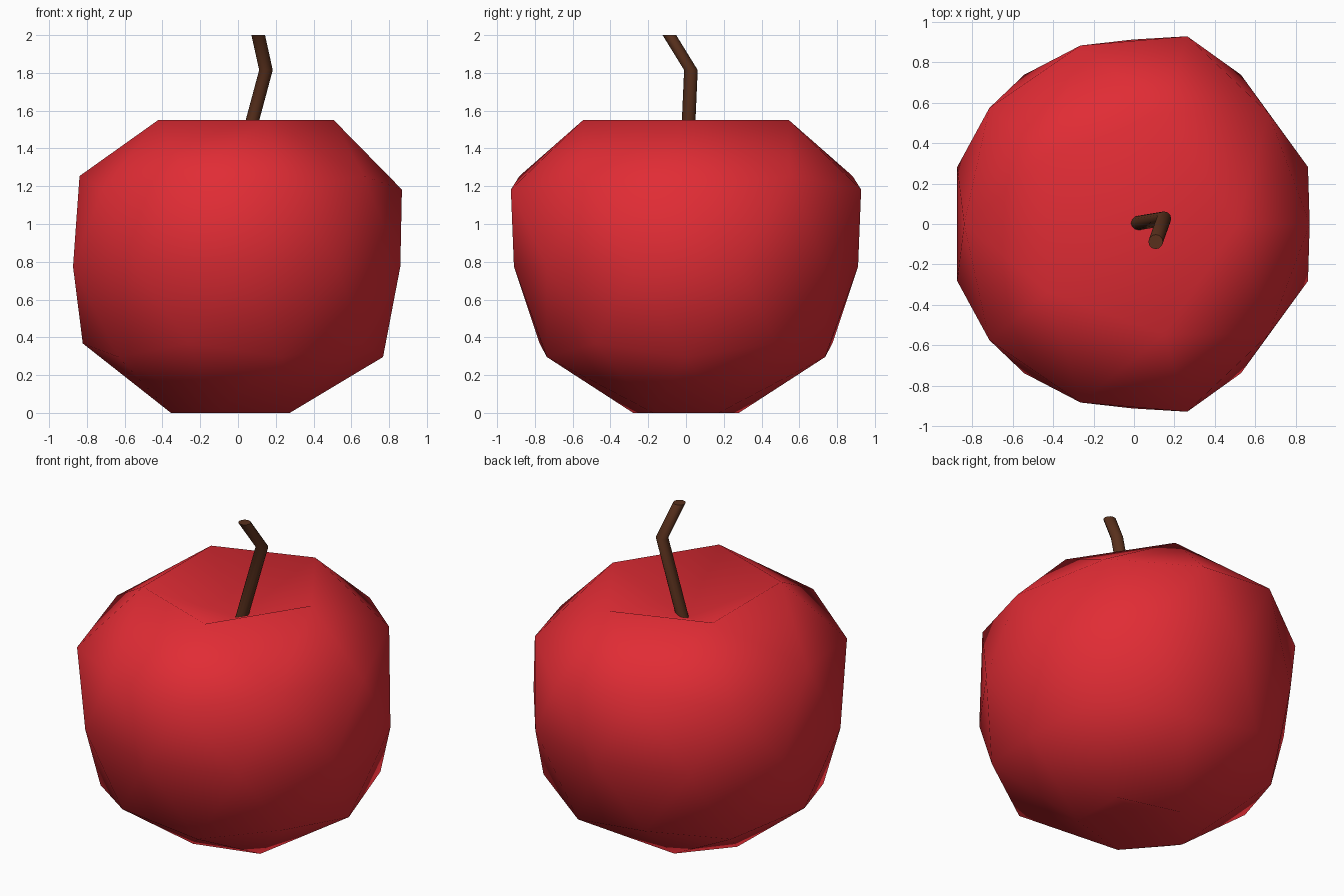
import bpy, bmesh, math
from mathutils import Vector

if "Cube" in bpy.data.objects:
    bpy.data.objects.remove(bpy.data.objects["Cube"])


def finish(bm, name, color, smooth_angle=None):
    bmesh.ops.recalc_face_normals(bm, faces=bm.faces[:])
    for f in bm.faces:
        f.smooth = True
    mesh = bpy.data.meshes.new(name)
    bm.to_mesh(mesh)
    bm.free()
    obj = bpy.data.objects.new(name, mesh)
    bpy.context.collection.objects.link(obj)
    mat = bpy.data.materials.new(name + "_color")
    mat.diffuse_color = (*color, 1)
    mat.use_nodes = True
    mat.node_tree.nodes["Principled BSDF"].inputs["Base Color"].default_value = mat.diffuse_color
    mesh.materials.append(mat)
    if smooth_angle:
        bpy.ops.object.select_all(action='DESELECT')
        obj.select_set(True)
        bpy.context.view_layer.objects.active = obj
        bpy.ops.object.shade_smooth_by_angle(angle=math.radians(smooth_angle))
    return obj


# Fruit: coarse icosphere, widened shoulders, narrow base, dented poles
bm = bmesh.new()
bmesh.ops.create_icosphere(bm, subdivisions=2, radius=1)
R = 0.911
for v in bm.verts:
    x, y, z = v.co
    sx = sy = R
    if z > 0.3:            # shoulders
        sx, sy = 0.978, 1.09
    elif z < -0.7:         # base ring
        sx, sy = 0.662, 0.56
    v.co = Vector((x * sx - 0.007, y * sy, 0.775 + z * R))
    if z > 0.95:           # stem dent
        v.co.z = 1.34
    elif z < -0.95:        # base dent
        v.co.z = 0.1
finish(bm, "fruit", (0.75, 0.025, 0.035))

# Stem: bent rod made of three level rings
bm = bmesh.new()
SIDES, RADIUS = 12, 0.036
path = [(0.015, 0.004, 1.32), (0.148, 0.026, 1.815), (0.107, -0.088, 2.0)]
rings = []
for cx, cy, cz in path:
    rings.append([bm.verts.new((cx + RADIUS * math.cos(2 * math.pi * i / SIDES),
                                cy + RADIUS * math.sin(2 * math.pi * i / SIDES), cz))
                  for i in range(SIDES)])
for a, b in zip(rings, rings[1:]):
    for i in range(SIDES):
        j = (i + 1) % SIDES
        bm.faces.new((a[i], a[j], b[j], b[i]))
bm.faces.new(rings[0][::-1])
bm.faces.new(rings[-1])
finish(bm, "stem", (0.1, 0.03, 0.012), 40)
